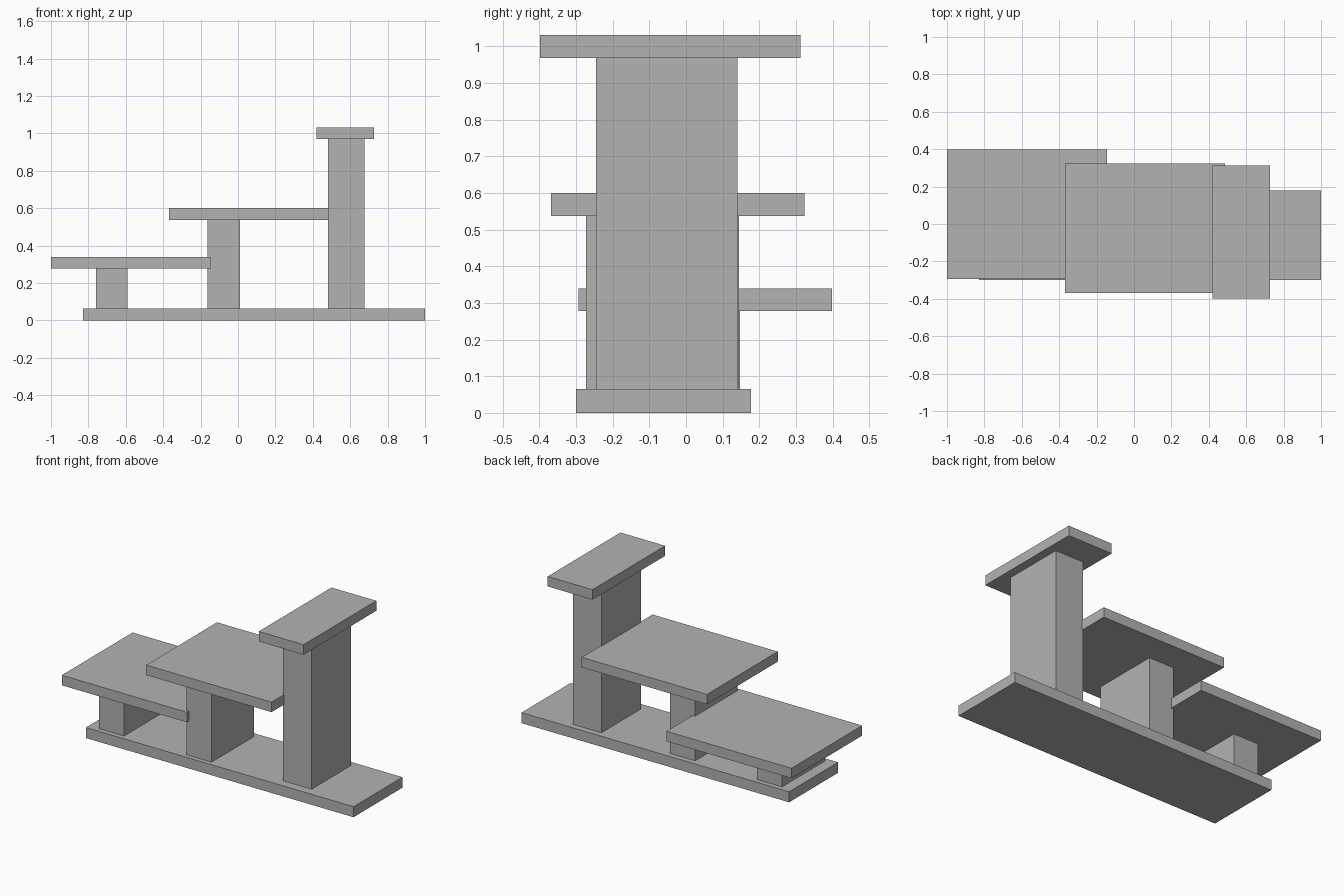
import bpy

# Remove the default object if present
default = bpy.data.objects.get("Cube")
if default:
    bpy.data.objects.remove(default, do_unlink=True)

# Single grey material
grey = bpy.data.materials.new("plain_grey")
grey.use_nodes = True
colour = (0.45, 0.45, 0.45, 1)
grey.diffuse_color = colour
grey.node_tree.nodes["Principled BSDF"].inputs["Base Color"].default_value = colour


def box(name, x, y, z):
    """Add a box from its (low, high) extent along each axis."""
    spans = (x, y, z)
    bpy.ops.mesh.primitive_cube_add(size=1, location=[(a + b) / 2 for a, b in spans])
    obj = bpy.context.object
    obj.name = obj.data.name = name
    obj.scale = [b - a for a, b in spans]
    bpy.ops.object.transform_apply(location=False, rotation=False, scale=True)
    obj.data.materials.append(grey)
    return obj


base_top = 0.065
thickness = 0.062

# Long base plank
box("base_plank", (-0.83, 1), (-0.30, 0.178), (0, base_top))

# Stepped stands: name, post x, post y, shelf x, shelf y, shelf underside
stands = [
    ("low", (-0.76, -0.59), (-0.27, 0.148), (-1, -0.145), (-0.293, 0.398), 0.278),
    ("middle", (-0.162, 0.01), (-0.273, 0.144), (-0.37, 0.487), (-0.368, 0.324), 0.538),
    ("tall", (0.48, 0.675), (-0.245, 0.14), (0.421, 0.727), (-0.398, 0.312), 0.969),
]
for name, post_x, post_y, shelf_x, shelf_y, height in stands:
    box(name + "_post", post_x, post_y, (base_top, height))
    box(name + "_shelf", shelf_x, shelf_y, (height, height + thickness))
